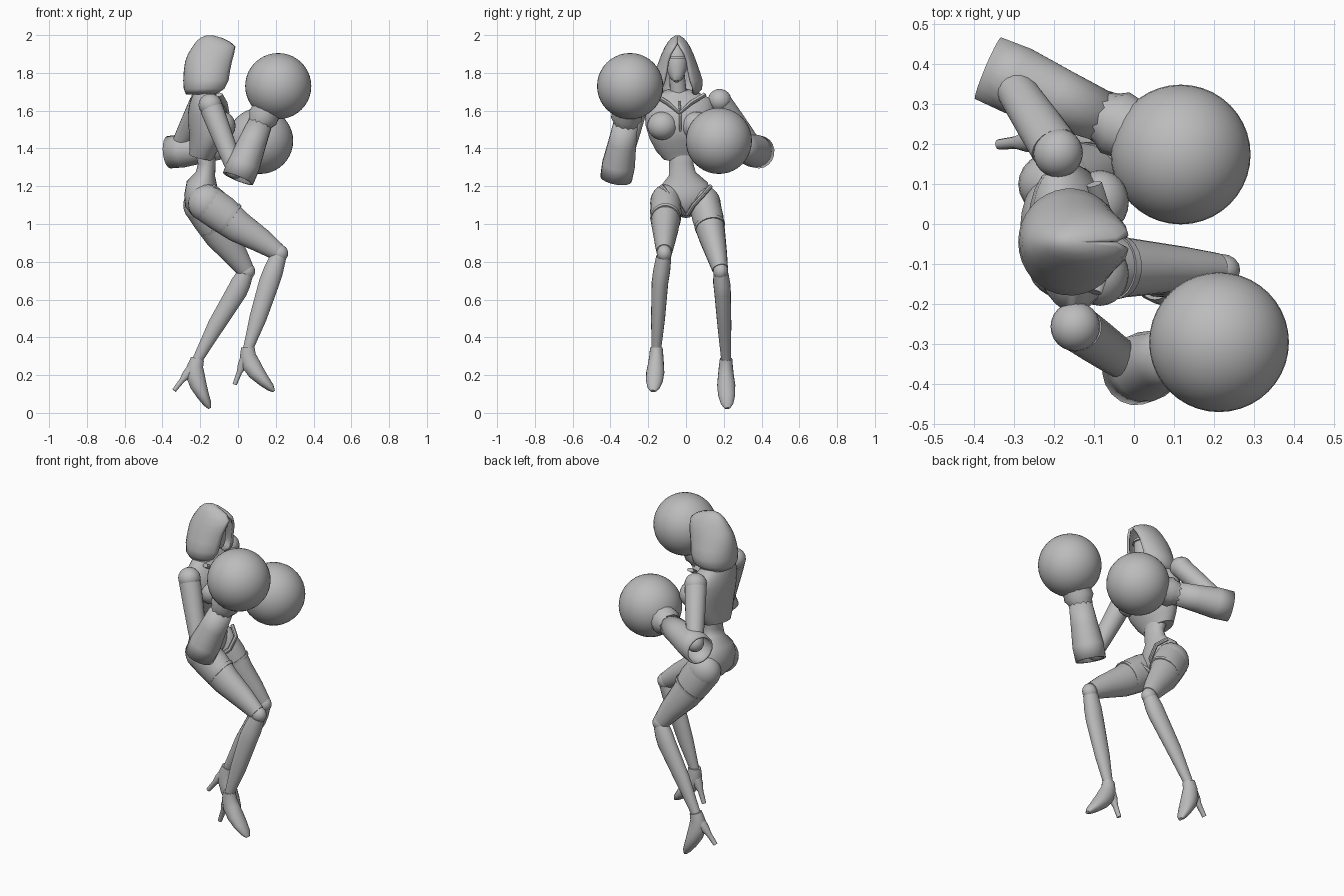
import bpy, bmesh, math
from mathutils import Vector, Matrix

if "Cube" in bpy.data.objects:
    bpy.data.objects.remove(bpy.data.objects["Cube"], do_unlink=True)

grey = bpy.data.materials.new("plain grey")
grey.use_nodes = True
grey.diffuse_color = (0.5, 0.5, 0.5, 1)
grey.node_tree.nodes["Principled BSDF"].inputs["Base Color"].default_value = (0.5, 0.5, 0.5, 1)


def finish(name, bm, shell=0):
    bmesh.ops.recalc_face_normals(bm, faces=bm.faces)
    mesh = bpy.data.meshes.new(name)
    bm.to_mesh(mesh)
    bm.free()
    mesh.materials.append(grey)
    obj = bpy.data.objects.new(name, mesh)
    bpy.context.collection.objects.link(obj)
    for poly in mesh.polygons:
        poly.use_smooth = True
    mesh.set_sharp_from_angle(angle=math.radians(42))
    if shell:
        mod = obj.modifiers.new("thickness", 'SOLIDIFY')
        mod.thickness = shell
    return obj


def ball(name, centre, radii, segs=24):
    bm = bmesh.new()
    bmesh.ops.create_uvsphere(bm, u_segments=segs, v_segments=segs // 2, radius=1)
    bm.transform(Matrix.Translation(centre) @ Matrix.Diagonal((*radii, 1)))
    return finish(name, bm)


def tube(name, path, ref=(0, 1, 0), sides=18, shell=0, slot=None):
    """Loft ellipses along path entries (point, depth radius, width radius)."""
    bm = bmesh.new()
    pts = [Vector(p[0]) for p in path]
    rings = []
    for i, (_, depth, width) in enumerate(path):
        t = (pts[min(i + 1, len(pts) - 1)] - pts[max(i - 1, 0)]).normalized()
        u = Vector(ref)
        u = (u - t * u.dot(t)).normalized()
        v = t.cross(u)
        rings.append([bm.verts.new(pts[i] + u * width * math.cos(a) + v * depth * math.sin(a))
                      for a in (math.tau * k / sides for k in range(sides))])
    for lo, hi in zip(rings, rings[1:]):
        for k in range(sides):
            n = (k + 1) % sides
            bm.faces.new((lo[k], lo[n], hi[n], hi[k]))
    if not shell:
        bm.faces.new(rings[0])
        bm.faces.new(rings[-1])
    bmesh.ops.recalc_face_normals(bm, faces=bm.faces)
    if slot:  # opening at the first section that lets the elbow bend
        bm.faces.ensure_lookup_table()
        first = bm.faces[:sides]
        d = Vector(slot).normalized()
        bmesh.ops.delete(bm, geom=[f for f in first if f.normal.dot(d) > 0.82], context='FACES')
    return finish(name, bm, shell)


# torso: waist and pelvis, then the short jacket
tube("waist_and_pelvis", [
    ((-.18, -.02, 1.42), .055, .075), ((-.165, -.025, 1.32), .047, .064),
    ((-.172, -.02, 1.265), .052, .072), ((-.19, -.01, 1.21), .083, .125),
    ((-.195, -.01, 1.15), .09, .145), ((-.195, -.005, 1.1), .085, .13),
    ((-.185, 0, 1.06), .06, .06), ((-.18, 0, 1.04), .03, .025)], sides=24)
tube("jacket", [
    ((-.195, -.02, 1.355), .065, .1), ((-.185, -.025, 1.4), .075, .135),
    ((-.165, -.028, 1.46), .095, .165), ((-.155, -.03, 1.53), .11, .185),
    ((-.165, -.035, 1.6), .1, .185), ((-.175, -.04, 1.65), .08, .18),
    ((-.175, -.04, 1.685), .06, .13), ((-.17, -.04, 1.71), .045, .06)],
    ref=(-.1, 1, 0), sides=24)
for side, y in (("left", .055), ("right", -.125)):
    ball("bust_" + side, (-.085, y, 1.52), (.072, .08, .075))

# jacket front seam and lapels
tube("front_seam", [((-.02, -.03, 1.49), .005, .006), ((-.05, -.03, 1.57), .005, .006),
                    ((-.08, -.035, 1.65), .005, .006)], sides=6)
for side, y in (("left", .1), ("right", -.17)):
    tube("lapel_" + side, [((-.1, y, 1.685), .012, .02), ((-.075, y * .45 - .02, 1.64), .012, .02),
                           ((-.055, -.035, 1.585), .006, .01)], ref=(1, 0, 0), sides=8)

# neck, face and hood
tube("neck", [((-.17, -.04, 1.68), .045, .045), ((-.145, -.048, 1.8), .04, .04)])
tube("face", [((-.075, -.05, 1.755), .012, .012), ((-.09, -.05, 1.775), .035, .035),
              ((-.11, -.05, 1.82), .055, .054), ((-.12, -.05, 1.87), .062, .06),
              ((-.125, -.05, 1.92), .05, .045), ((-.13, -.05, 1.95), .02, .02)])
tube("brow_band", [((-.115, -.05, 1.875), .066, .062), ((-.115, -.05, 1.89), .064, .059)])


def hood():
    # height, middle x, depth radius, half width, opening half angle
    rows = [(1.685, -.175, .1, .105, .95), (1.715, -.165, .122, .13, .72),
            (1.76, -.16, .13, .134, .56), (1.81, -.155, .132, .118, .55),
            (1.86, -.145, .135, .1, .58), (1.9, -.135, .13, .085, .5),
            (1.94, -.125, .115, .066, .25), (1.965, -.132, .09, .05, .02),
            (1.985, -.142, .058, .032, .02), (1.998, -.15, .02, .012, .02)]
    bm = bmesh.new()
    grid = []
    for z, cx, rx, ry, a in rows:
        steps = [a + (math.tau - 2 * a) * k / 28 for k in range(29)]
        grid.append([bm.verts.new((cx + rx * math.cos(s), -.045 + ry * math.sin(s), z)) for s in steps])
    for lo, hi in zip(grid, grid[1:]):
        for k in range(28):
            bm.faces.new((lo[k], lo[k + 1], hi[k + 1], hi[k]))
    bm.faces.new(grid[-1])
    finish("hood", bm, .014)


hood()


def arm(side, shoulder, elbow, cuff, wrist, fist):
    s, e, c, w, f = map(Vector, (shoulder, elbow, cuff, wrist, fist))
    up = (0, 0, 1)
    ball("shoulder_" + side, s, (.062, .062, .06))
    tube("upper_arm_" + side, [(s.lerp(e, .06), .058, .062), (s.lerp(e, .35), .056, .058),
                               (s.lerp(e, .7), .052, .052), (e, .046, .046)], ref=(1, 0, 0))
    ball("elbow_" + side, e, (.05, .05, .05))
    # flared guard over the forearm, then the round glove with its rim
    tube("forearm_guard_" + side, [(c, .085, .086), (c.lerp(w, .25), .088, .088),
                                   (c.lerp(w, .6), .076, .076), (w, .064, .064)],
         ref=up, shell=.012, slot=s - e)
    tube("glove_rim_" + side, [(w.lerp(f, -.12), .064, .064), (w, .068, .068), (w.lerp(f, .12), .084, .082),
                               (w.lerp(f, .25), .08, .08), (w.lerp(f, .5), .1, .1)], ref=up, sides=12)
    ball("glove_" + side, f, (.175,) * 3, 40)


arm("right", (-.147, -.257, 1.63), (-.015, -.35, 1.29), (.0, -.37, 1.24),
    (.12, -.318, 1.54), (.213, -.296, 1.73))
arm("left", (-.19, .178, 1.655), (-.315, .365, 1.4), (-.365, .39, 1.38),
    (-.07, .265, 1.41), (.117, .174, 1.44))


def foot(side, ankle, pitch, yaw):
    turn = (Matrix.Translation(ankle) @ Matrix.Rotation(math.radians(yaw), 4, 'Z')
            @ Matrix.Rotation(math.radians(pitch), 4, 'Y'))

    def place(rows):
        return [(turn @ Vector((x, 0, z)), d, w) for x, z, d, w in rows]

    tube("shoe_" + side, place([(0, .012, .036, .033), (0, -.03, .043, .037),
                                (.015, -.075, .05, .042), (.045, -.12, .045, .048),
                                (.085, -.165, .033, .045), (.12, -.2, .022, .033),
                                (.138, -.22, .008, .015)]))
    tube("heel_" + side, place([(-.012, -.045, .03, .03), (-.03, -.085, .026, .026),
                                (-.045, -.12, .015, .016), (-.07, -.185, .012, .013)]), sides=10)


def leg(side, hip, knee, calf, low, ankle, pitch, yaw):
    h, k, c, m, a = map(Vector, (hip, knee, calf, low, ankle))
    sag = Vector((-.006, 0, -.006))
    ball("hip_" + side, h, (.1, .085, .1))
    tube("thigh_" + side, [(h, .1, .083), (h.lerp(k, .2), .1, .083), (h.lerp(k, .45) + sag, .086, .072),
                           (h.lerp(k, .75), .066, .056), (h.lerp(k, .97), .048, .042)])
    tube("stocking_top_" + side, [(h.lerp(k, .3), .098, .082), (h.lerp(k, .34), .095, .079)])
    ball("knee_" + side, k, (.046, .04, .046), 16)
    tube("shin_" + side, [(k.lerp(c, .12), .043, .04), (k.lerp(c, .6), .053, .045), (c, .055, .044),
                          (m, .046, .037), (m.lerp(a, .6), .034, .03), (a, .027, .025)])
    foot(side, a, pitch, yaw)


leg("right", (-.165, -.105, 1.11), (.22, -.115, .845), (.165, -.138, .69), (.105, -.148, .5),
    (.052, -.157, .335), 0, -7)
leg("left", (-.19, .1, 1.1), (.045, .183, .75), (-.005, .193, .645), (-.115, .203, .465),
    (-.218, .212, .275), 17, 6)

# raised trunk edges running from hips to crotch
for side, s in (("left", 1), ("right", -1)):
    tube("leg_trim_" + side, [((-.13, s * .13, 1.2), .012, .012), ((-.08, s * .095, 1.16), .012, .012),
                              ((-.085, s * .04, 1.1), .012, .012), ((-.14, s * .01, 1.05), .012, .012)],
         ref=(1, 0, 0), sides=8)
